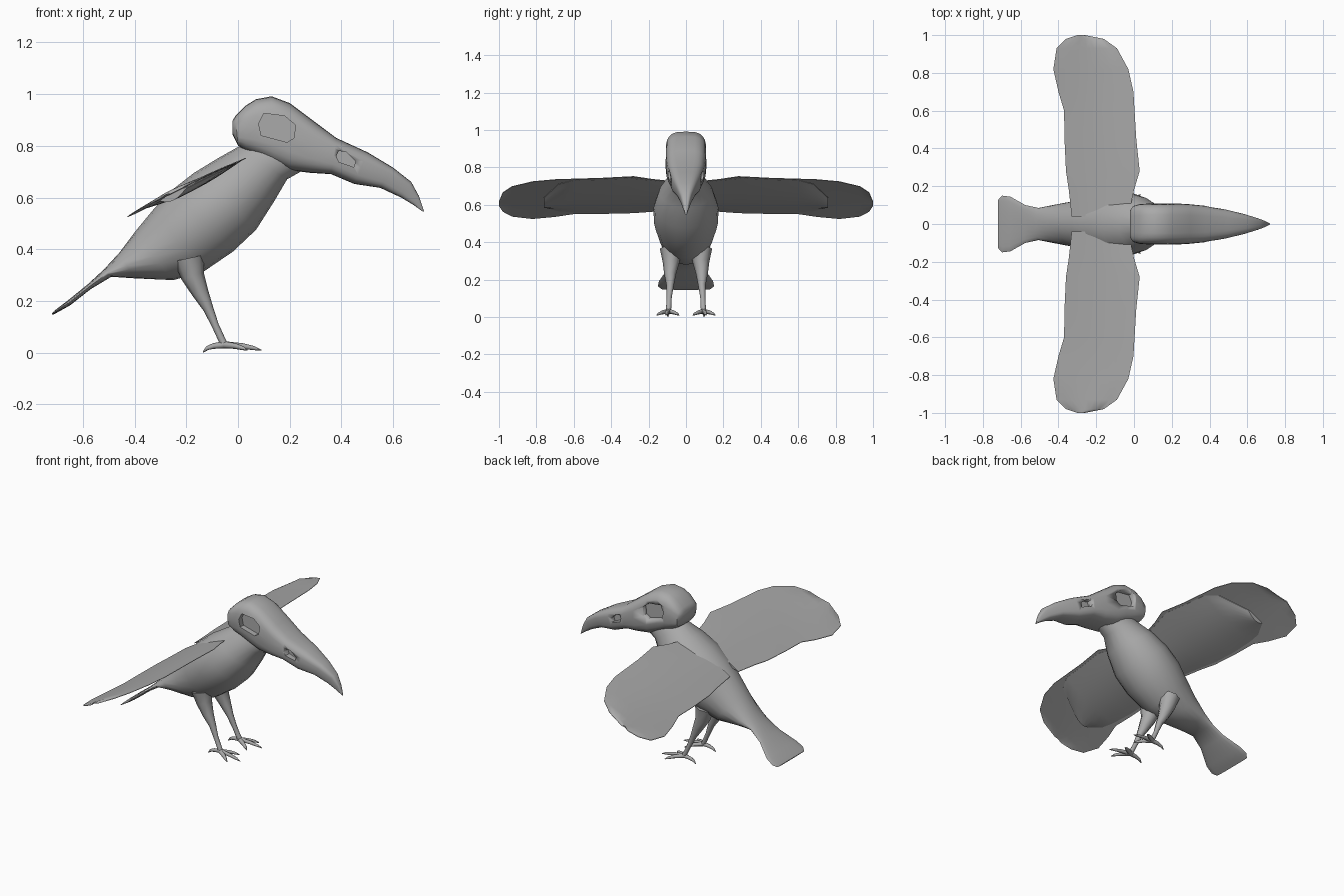
import bpy, bmesh, math
from mathutils import Vector

if "Cube" in bpy.data.objects:
    bpy.data.objects.remove(bpy.data.objects["Cube"])

grey = bpy.data.materials.new("bone grey")
grey.diffuse_color = (0.4, 0.4, 0.4, 1)
grey.use_nodes = True
grey.node_tree.nodes["Principled BSDF"].inputs["Base Color"].default_value = grey.diffuse_color


def make(name, rings, angle=40):
    """Skin a list of equal-length point rings into a closed, smooth-shaded part."""
    bm = bmesh.new()
    vr = [[bm.verts.new(p) for p in r] for r in rings]
    n = len(vr[0])
    for a, b in zip(vr, vr[1:]):
        for i in range(n):
            bm.faces.new((a[i], a[(i + 1) % n], b[(i + 1) % n], b[i]))
    bm.faces.new(vr[0])
    bm.faces.new(vr[-1])
    bmesh.ops.recalc_face_normals(bm, faces=bm.faces)
    me = bpy.data.meshes.new(name)
    bm.to_mesh(me)
    bm.free()
    me.materials.append(grey)
    ob = bpy.data.objects.new(name, me)
    bpy.context.collection.objects.link(ob)
    smooth(ob, angle)
    return ob


def smooth(ob, angle):
    bpy.ops.object.select_all(action='DESELECT')
    ob.select_set(True)
    bpy.context.view_layer.objects.active = ob
    bpy.ops.object.shade_smooth_by_angle(angle=math.radians(angle))


def section(tx, tz, bx, bz, w, power=1.0, n=20):
    """Upright oval between a top and a bottom point; power below 1 makes it boxier."""
    ring = []
    for i in range(n):
        a = 2 * math.pi * i / n
        c, s = math.cos(a), math.sin(a)
        u = math.copysign(abs(c) ** power, c) * 0.5 + 0.5
        y = math.copysign(abs(s) ** power, s) * w
        ring.append((bx + (tx - bx) * u, y, bz + (tz - bz) * u))
    return ring


def tube(name, path, n=8):
    """Tapered limb through (x, y, z, radius) points."""
    pts = [Vector(p[:3]) for p in path]
    rings = []
    for i, p in enumerate(pts):
        d = (pts[min(i + 1, len(pts) - 1)] - pts[max(i - 1, 0)]).normalized()
        side = d.cross(Vector((0, 1, 0)) if abs(d.y) < 0.8 else Vector((0, 0, 1))).normalized()
        up = d.cross(side)
        rings.append([p + path[i][3] * (math.cos(t) * side + math.sin(t) * up)
                      for t in (2 * math.pi * k / n for k in range(n))])
    return make(name, rings, 60)


# Body, neck and fanned tail
make("body_and_tail", [section(*s) for s in (
    (0.10, 0.86, 0.27, 0.72, 0.07),
    (0.00, 0.80, 0.19, 0.675, 0.10),
    (-0.08, 0.755, 0.14, 0.59, 0.145),
    (-0.17, 0.70, 0.07, 0.48, 0.173),
    (-0.26, 0.63, -0.02, 0.395, 0.172),
    (-0.33, 0.555, -0.13, 0.32, 0.145),
    (-0.40, 0.47, -0.25, 0.285, 0.12),
    (-0.46, 0.39, -0.40, 0.292, 0.10),
    (-0.52, 0.325, -0.49, 0.298, 0.085),
    (-0.58, 0.27, -0.57, 0.25, 0.10),
    (-0.66, 0.205, -0.65, 0.187, 0.145),
    (-0.70, 0.175, -0.695, 0.162, 0.15),
    (-0.72, 0.157, -0.717, 0.15, 0.13))], 60)

# Skull-like head with long hooked beak
head = make("skull_head", [section(*s, 0.6, 24) for s in (
    (-0.022, 0.90, -0.022, 0.85, 0.07),
    (-0.01, 0.92, 0.0, 0.805, 0.095),
    (0.03, 0.96, 0.03, 0.785, 0.105),
    (0.07, 0.985, 0.08, 0.765, 0.108),
    (0.13, 0.996, 0.14, 0.735, 0.11),
    (0.20, 0.97, 0.20, 0.71, 0.11),
    (0.30, 0.895, 0.28, 0.70, 0.105),
    (0.38, 0.835, 0.36, 0.695, 0.097),
    (0.50, 0.78, 0.45, 0.657, 0.078),
    (0.60, 0.72, 0.55, 0.642, 0.053),
    (0.67, 0.665, 0.63, 0.605, 0.03),
    (0.70, 0.61, 0.68, 0.575, 0.016),
    (0.72, 0.55, 0.715, 0.55, 0.004))], 40)

# Sunken eye sockets and nostrils
EYE = ((0.08, 0.89), (0.10, 0.93), (0.18, 0.92), (0.222, 0.885), (0.217, 0.835), (0.19, 0.818), (0.09, 0.845))
NOSTRIL = ((0.38, 0.765), (0.39, 0.785), (0.42, 0.78), (0.455, 0.745), (0.448, 0.722), (0.39, 0.742))
for s in (-1, 1):
    for label, outline, depth in (("eye_socket", EYE, 0.075), ("nostril", NOSTRIL, 0.055)):
        cut = make(label + "_cutter", [[(x, s * y, z) for x, z in outline] for y in (depth, 0.2)])
        cut.hide_render = True
        cut.hide_set(True)
        mod = head.modifiers.new(label, 'BOOLEAN')
        mod.operation, mod.solver, mod.object = 'DIFFERENCE', 'EXACT', cut

# Wings: span position, trailing x, leading x
WING = ((0.04, -0.33, -0.03), (0.18, -0.345, 0.0), (0.28, -0.36, 0.03), (0.45, -0.368, 0.012),
        (0.60, -0.37, 0.003), (0.70, -0.40, -0.003), (0.82, -0.427, -0.03),
        (0.93, -0.41, -0.09), (0.98, -0.36, -0.16), (1.0, -0.30, -0.26))
COVERT = ((0.04, -0.32, -0.04), (0.18, -0.335, -0.01), (0.30, -0.35, 0.015), (0.45, -0.355, 0.0),
          (0.60, -0.35, -0.01), (0.68, -0.34, -0.05), (0.76, -0.30, -0.20))


def wing_rings(s, table, drop, thick, n=8):
    rings = []
    for y, xt, xl in table:
        top, low = [], []
        for k in range(n + 1):
            f = k / n
            x = xt + (xl - xt) * f
            bulge = math.sin(math.pi * f)
            z = 0.743 + 0.5 * x + 0.012 * bulge + 0.035 * max(0, y - 0.75)
            top.append((x, s * y, z - drop * bulge))
            low.append((x, s * y, z - drop * bulge - 0.003 - thick * bulge))
        rings.append(top + low[::-1])
    return rings


for s, side in ((-1, "right"), (1, "left")):
    make(side + "_wing", wing_rings(s, WING, 0, 0.006))
    make(side + "_under_covert", wing_rings(s, COVERT, 0.004, 0.03))
    # Leg with feathered thigh, then the clawed toes
    y = s * 0.085
    tube(side + "_leg", ((-0.19, s * 0.08, 0.37, 0.06), (-0.175, s * 0.08, 0.30, 0.045),
                         (-0.145, y, 0.235, 0.032), (-0.115, y, 0.175, 0.02),
                         (-0.088, s * 0.09, 0.11, 0.014), (-0.065, s * 0.092, 0.06, 0.014),
                         (-0.05, s * 0.095, 0.03, 0.014)))
    for label, dx, dy in (("middle", 0.09, 0.01), ("outer", 0.035, 0.06),
                          ("inner", 0.035, -0.06), ("rear", -0.135, 0.0)):
        y0, y1 = s * 0.095, s * (0.097 + dy)
        tube(f"{side}_{label}_toe", ((-0.055, y0, 0.035, 0.014),
                                     ((dx - 0.055) / 2, (y0 + y1) / 2, 0.03, 0.011),
                                     (dx * 0.8 - 0.011, y0 * 0.2 + y1 * 0.8, 0.022, 0.008),
                                     (dx, y1, 0.006 if dx < 0 else 0.014, 0.002)), 6)

# Stand the lowest claw on the ground
low = min((o.matrix_world @ v.co).z for o in bpy.data.objects for v in o.data.vertices)
for o in bpy.data.objects:
    o.location.z -= low
